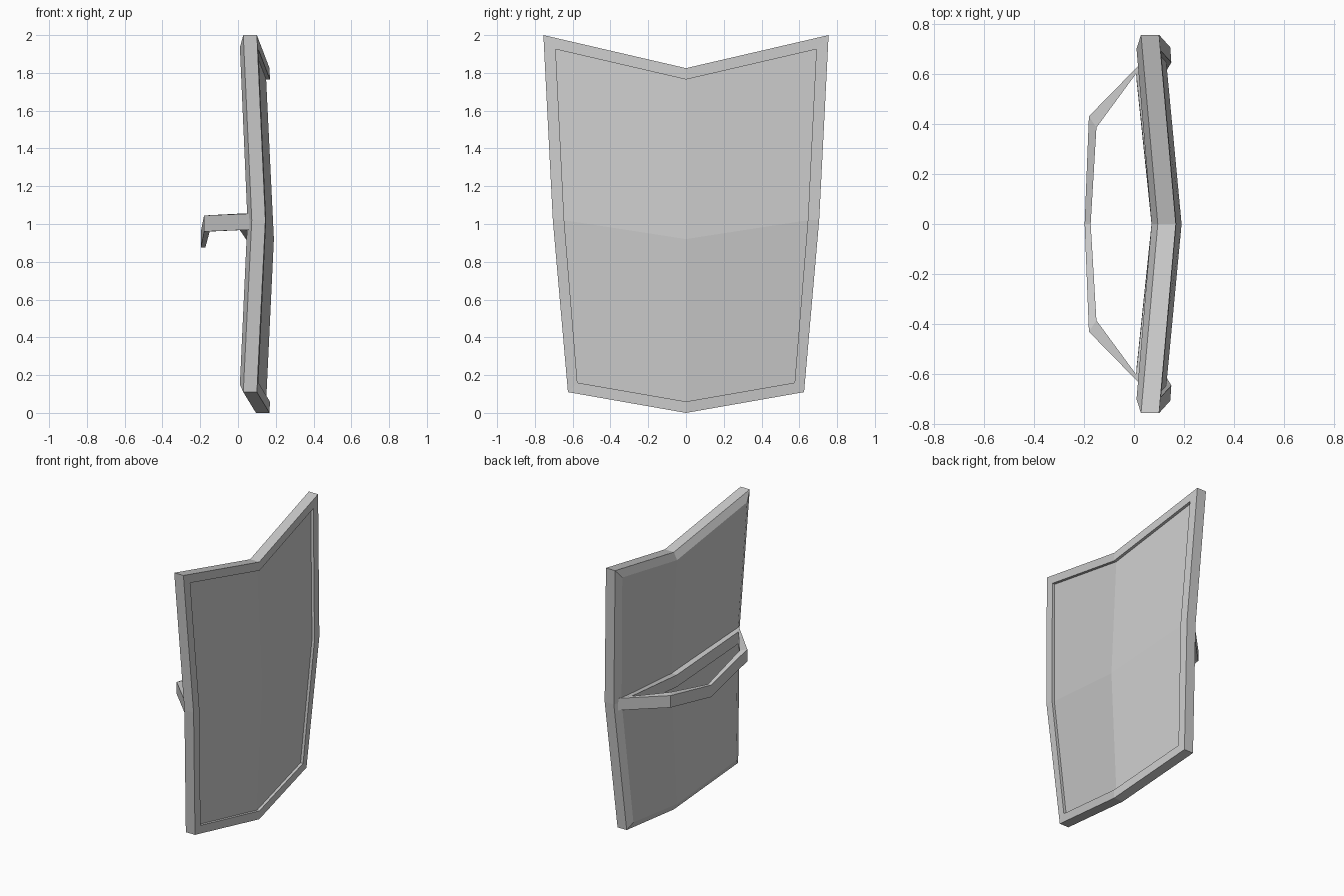
import bpy, bmesh

if "Cube" in bpy.data.objects:
    bpy.data.objects.remove(bpy.data.objects["Cube"])


def make_object(name, verts, faces):
    mesh = bpy.data.meshes.new(name)
    mesh.from_pydata(verts, [], faces)
    bm = bmesh.new()
    bm.from_mesh(mesh)
    bmesh.ops.recalc_face_normals(bm, faces=bm.faces)
    bm.to_mesh(mesh)
    bm.free()
    obj = bpy.data.objects.new(name, mesh)
    bpy.context.collection.objects.link(obj)
    return obj


def mirrored_ring(half):
    # half runs from bottom centre to top centre; the inside points are mirrored in y
    return half + [(x, -y, z) for x, y, z in half[-2:0:-1]]


# Shield: half outlines (x, y, z) of each edge loop, from front panel round to back panel
outer = [(0.167, 0, 0), (0.10, 0.625, 0.11), (0.145, 0.705, 1.02),
         (0.10, 0.755, 2.0), (0.167, 0, 1.825)]
lip = [(0.169, 0, 0.06), (0.108, 0.575, 0.16), (0.149, 0.645, 1.02),
       (0.108, 0.69, 1.925), (0.169, 0, 1.765)]
back = [(0.07, 0, 0.045), (0.01, 0.575, 0.15), (0.05, 0.65, 1.02),
        (0.01, 0.70, 1.935), (0.07, 0, 1.775)]
panel = [(x - 0.02, y, z) for x, y, z in lip]
rear_edge = [(x - 0.072, y, z) for x, y, z in outer]

loops = [mirrored_ring(h) for h in (panel, lip, outer, rear_edge, back)]
verts = [v for loop in loops for v in loop]
n = 8
faces = [(k * n + i, k * n + (i + 1) % n, (k + 1) * n + (i + 1) % n, (k + 1) * n + i)
         for k in range(len(loops) - 1) for i in range(n)]
# Each panel folds into four quads around a raised middle point
for start, x in ((0, 0.19), (4 * n, 0.115)):
    verts.append((x, 0, 0.92))
    c = len(verts) - 1
    for i in range(0, n, 2):
        faces.append((start + i, start + i + 1, start + (i + 2) % n, c)
                     if i in (2, 6) else (c, start + i, start + i + 1, start + (i + 2) % n))
# Regroup the quads so the folds run to the middle of each side
faces = faces[:-8]
for start, c in ((0, len(verts) - 2), (4 * n, len(verts) - 1)):
    for i in (0, 2, 4, 6):
        faces.append((c, start + i, start + i + 1, start + (i + 2) % n))
make_object("shield_plate", verts, faces)

# Handle: closed strap loop; each station has outer (x, y), inner (x, y), bottom z, top z
stations = [((-0.197, 0), (-0.173, 0), 0.875, 0.96),
            ((-0.18, 0.43), (-0.15, 0.385), 0.96, 1.045),
            ((0.063, 0.678), (0.008, 0.60), 0.97, 1.055),
            ((0.125, 0), (0.072, 0), 0.875, 0.96)]
stations += [((a[0], -a[1]), (b[0], -b[1]), lo, hi) for a, b, lo, hi in stations[2:0:-1]]
verts, faces = [], []
m = len(stations)
for i, (a, b, lo, hi) in enumerate(stations):
    verts += [(*a, lo), (*a, hi), (*b, hi), (*b, lo)]
    j = (i + 1) % m
    faces += [(4 * i + k, 4 * i + (k + 1) % 4, 4 * j + (k + 1) % 4, 4 * j + k)
              for k in range(4)]
make_object("strap_handle", verts, faces)
